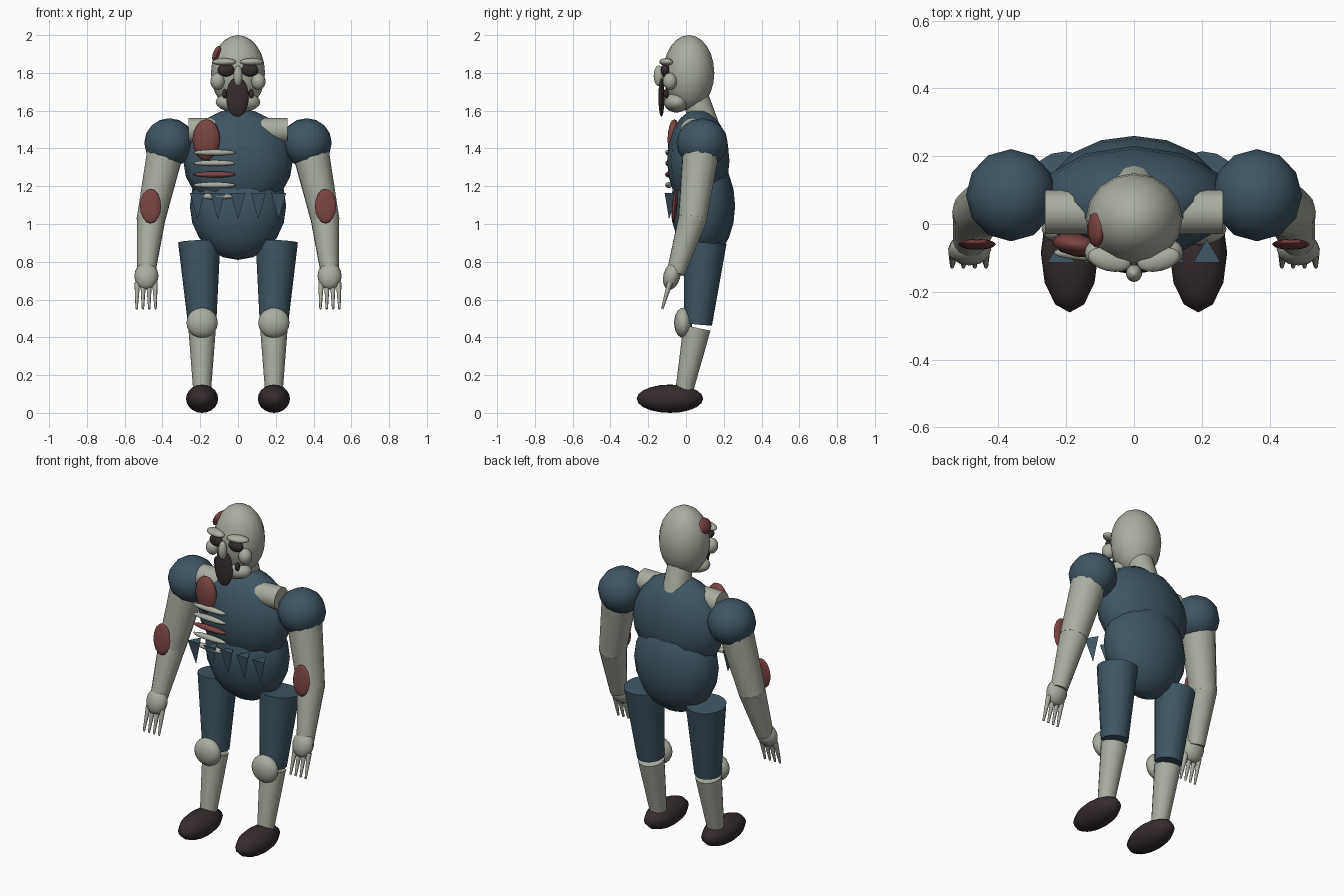
import bpy, math
from mathutils import Vector

if "Cube" in bpy.data.objects:
    bpy.data.objects.remove(bpy.data.objects["Cube"])


def material(name, rgb):
    m = bpy.data.materials.new(name)
    m.diffuse_color = (*rgb, 1)
    m.use_nodes = True
    m.node_tree.nodes["Principled BSDF"].inputs["Base Color"].default_value = m.diffuse_color
    return m


SKIN = material("pale_skin", (0.40, 0.42, 0.35))
CLOTH = material("blue_cloth", (0.050, 0.092, 0.125))
WOUND = material("raw_red", (0.19, 0.058, 0.055))
DARK = material("dark_brown", (0.036, 0.025, 0.026))


def finish(name, mat, angle=60):
    ob = bpy.context.object
    ob.name = name
    ob.data.materials.append(mat)
    bpy.ops.object.transform_apply(location=False, rotation=False, scale=True)
    bpy.ops.object.shade_smooth_by_angle(angle=math.radians(angle))
    return ob


def ball(name, mat, loc, radii, rot=(0, 0, 0), seg=16, rings=10):
    """Ellipsoid with three radii."""
    bpy.ops.mesh.primitive_uv_sphere_add(segments=seg, ring_count=rings, location=loc,
                                         rotation=[math.radians(a) for a in rot])
    bpy.context.object.scale = radii
    return finish(name, mat)


def limb(name, mat, a, b, ra, rb, sides=16):
    """Tapered cylinder from point a to point b."""
    a, b = Vector(a), Vector(b)
    bpy.ops.mesh.primitive_cone_add(vertices=sides, radius1=ra, radius2=rb,
                                    depth=(b - a).length, location=(a + b) / 2)
    ob = bpy.context.object
    ob.rotation_euler = (b - a).to_track_quat('Z', 'Y').to_euler()
    return finish(name, mat, 50)


# Torso, shoulder bar and neck
ball("chest", CLOTH, (0, 0.065, 1.335), (0.29, 0.165, 0.275), seg=12)
ball("abdomen", CLOTH, (0, 0.09, 1.095), (0.255, 0.17, 0.285), seg=16)
limb("shoulder_bar", SKIN, (-0.262, 0.035, 1.497), (0.262, 0.035, 1.497), 0.065, 0.065)
limb("neck", SKIN, (0, 0.10, 1.52), (0, 0.04, 1.70), 0.075, 0.07)

# Head
ball("head", SKIN, (0, 0.015, 1.80), (0.143, 0.135, 0.2), rings=12)
ball("jaw", SKIN, (0, -0.05, 1.645), (0.118, 0.068, 0.055))
ball("nose", SKIN, (0, -0.145, 1.785), (0.024, 0.026, 0.055))
ball("mouth", DARK, (-0.003, -0.13, 1.672), (0.06, 0.016, 0.105))
ball("scalp_wound", WOUND, (-0.112, -0.015, 1.90), (0.022, 0.055, 0.045), (0, 20, 0), 10, 8)

# Torn chest with exposed ribs
ball("chest_wound", WOUND, (-0.167, -0.062, 1.445), (0.077, 0.035, 0.11), (0, 0, -10), 10, 8)
for i, (z, mat) in enumerate([(1.378, SKIN), (1.322, SKIN), (1.262, WOUND),
                              (1.206, SKIN), (1.146, SKIN)]):
    ball(f"rib_{i}", mat, (-0.125, -0.09, z), (0.115, 0.02, 0.016), (0, 0, -3), 12, 8)

# Torn shirt hem: three-sided points hanging down, flat side to the front
for i in range(5):
    bpy.ops.mesh.primitive_cone_add(vertices=3, radius1=0.0, radius2=0.046, depth=0.14,
                                    location=(-0.215 + 0.1075 * i, -0.09, 1.095))
    finish(f"hem_rag_{i}", CLOTH, 20)

for side, s in (("left", 1), ("right", -1)):
    # Face pairs
    ball(f"brow_{side}", SKIN, (s * 0.073, -0.105, 1.858), (0.065, 0.034, 0.02), (0, 0, s * 14))
    ball(f"eye_socket_{side}", DARK, (s * 0.063, -0.11, 1.815), (0.046, 0.024, 0.034))
    ball(f"cheek_{side}", SKIN, (s * 0.108, -0.085, 1.755), (0.038, 0.038, 0.045))
    ball(f"mouth_corner_{side}", DARK, (s * 0.07, -0.105, 1.69), (0.014, 0.014, 0.025), seg=8, rings=6)

    # Arm
    ball(f"shoulder_{side}", CLOTH, (s * 0.363, 0.085, 1.43), (0.133, 0.136, 0.13), seg=12, rings=8)
    limb(f"upper_arm_{side}", SKIN, (s * 0.375, 0.085, 1.43), (s * 0.46, 0.035, 1.03), 0.1, 0.076)
    ball(f"elbow_{side}", SKIN, (s * 0.46, 0.035, 1.03), (0.077, 0.077, 0.077), seg=12, rings=8)
    limb(f"forearm_{side}", SKIN, (s * 0.46, 0.035, 1.03), (s * 0.486, -0.055, 0.74), 0.076, 0.048)
    ball(f"arm_wound_{side}", WOUND, (s * 0.463, -0.06, 1.095), (0.056, 0.014, 0.092), (-5, 0, 0), 12, 8)
    ball(f"hand_{side}", SKIN, (s * 0.485, -0.075, 0.725), (0.064, 0.045, 0.075), (-15, 0, 0), 12, 8)
    for i in range(4):
        x = 0.44 + 0.031 * i
        limb(f"finger_{side}_{i}", SKIN, (s * x, -0.085, 0.69),
             (s * (x + 0.08 * (x - 0.485)), -0.126, 0.55), 0.015, 0.006, 8)

    # Leg
    limb(f"thigh_{side}", CLOTH, (s * 0.205, 0.103, 0.905), (s * 0.19, 0.063, 0.47), 0.112, 0.075)
    ball(f"knee_{side}", SKIN, (s * 0.19, -0.015, 0.477), (0.083, 0.048, 0.08))
    limb(f"shin_{side}", SKIN, (s * 0.19, 0.058, 0.45), (s * 0.19, -0.015, 0.09), 0.073, 0.045)
    ball(f"shoe_{side}", DARK, (s * 0.19, -0.085, 0.075), (0.085, 0.176, 0.075), seg=12)
